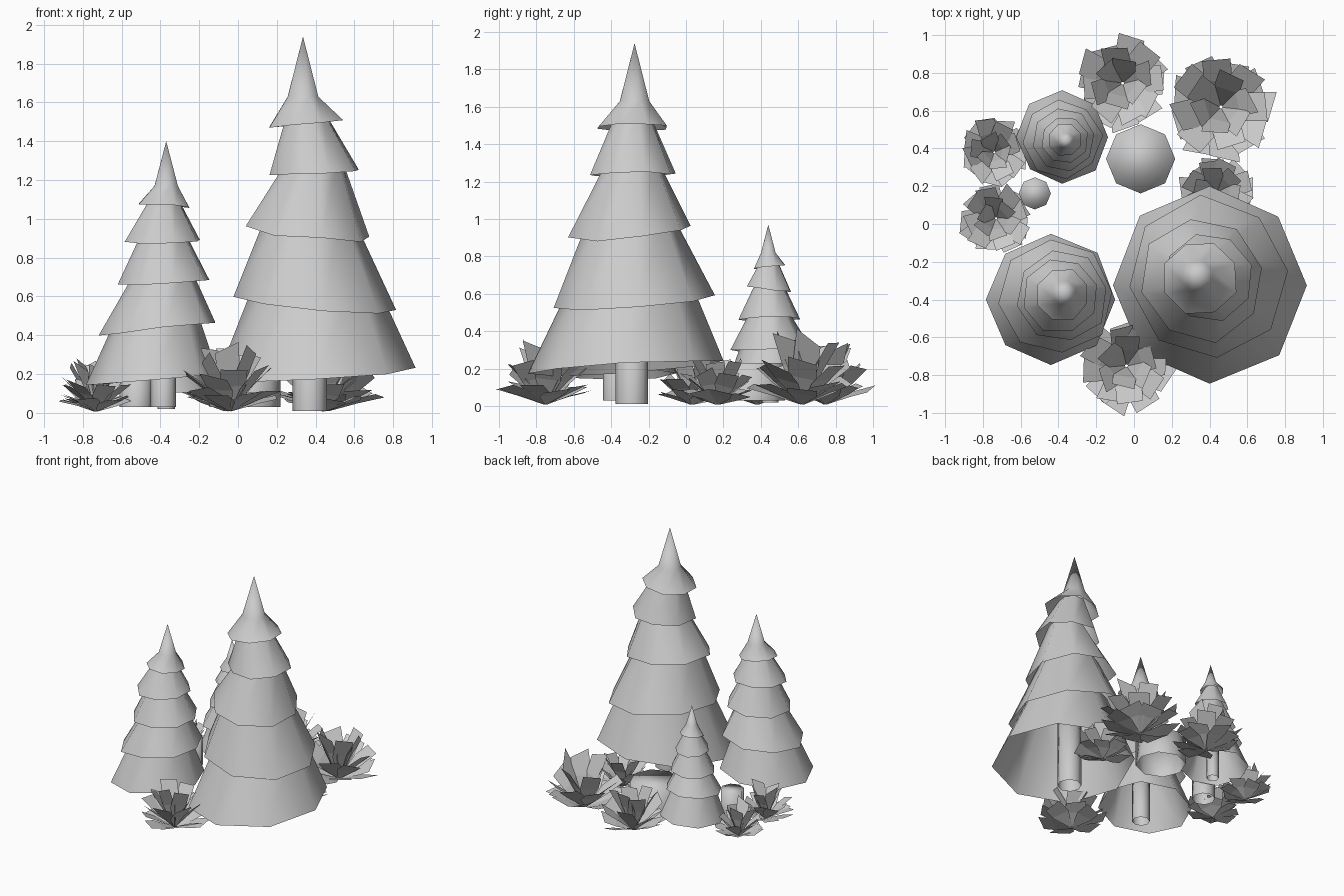
import bpy, bmesh, random
from math import sin, cos, pi, radians
from mathutils import Vector

if "Cube" in bpy.data.objects:
    bpy.data.objects.remove(bpy.data.objects["Cube"])

random.seed(11)
SIDES = 8


def finish(name, bm, angle=50, fix=True):
    if fix:
        bmesh.ops.recalc_face_normals(bm, faces=bm.faces)
    me = bpy.data.meshes.new(name)
    bm.to_mesh(me)
    bm.free()
    ob = bpy.data.objects.new(name, me)
    bpy.context.collection.objects.link(ob)
    if angle:
        bpy.ops.object.select_all(action='DESELECT')
        ob.select_set(True)
        bpy.context.view_layer.objects.active = ob
        bpy.ops.object.shade_smooth_by_angle(angle=radians(angle))
    return ob


def ring(bm, cx, cy, r, z, tx=0, ty=0, jitter=0, phase=0):
    """Eight-sided ring, tilted by tx and ty at its edge."""
    out = []
    for i in range(SIDES):
        a = 2 * pi * i / SIDES + phase
        k = r * (1 + random.uniform(-jitter, jitter))
        dz = random.uniform(-jitter, jitter) * r * 0.8
        out.append(bm.verts.new((cx + k * cos(a), cy + k * sin(a),
                                 z + tx * cos(a) + ty * sin(a) + dz)))
    return out


def bridge(bm, a, b):
    for i in range(SIDES):
        j = (i + 1) % SIDES
        bm.faces.new((a[i], a[j], b[j], b[i]))


def post(name, x, y, r, z0, z1):
    """Eight-sided post, open at the bottom."""
    bm = bmesh.new()
    a, b = ring(bm, x, y, r, z0), ring(bm, x, y, r, z1)
    bridge(bm, a, b)
    bm.faces.new(b)
    finish(name, bm, angle=120)


def tree(name, trunk, tiers, necks, tip, apex):
    """tiers: flared skirt rims (x, y, r, z, tilt x, tilt y); necks: radius at the next rim."""
    post(name + "_trunk", *trunk)
    bm = bmesh.new()
    # hollow skirts, each rising into the one above
    for i, t in enumerate(tiers):
        rim = ring(bm, *t, jitter=0.045 if i else 0.02, phase=0.1 * i)
        if i < len(necks):
            n = tiers[i + 1]
            slope = (t[2] - necks[i]) / (n[3] - t[3])
            up = 0.35 * n[2]
            last = ring(bm, n[0], n[1], necks[i] - slope * up, n[3] + up, phase=0.1 * i)
            bridge(bm, rim, last)
    # concave pointed top
    mid = ring(bm, apex[0], apex[1], tip[0], tip[1], phase=0.1 * len(necks))
    bridge(bm, rim, mid)
    top = bm.verts.new(apex)
    for i in range(SIDES):
        bm.faces.new((mid[i], mid[(i + 1) % SIDES], top))
    finish(name + "_foliage", bm)


def bush(name, x, y, R):
    bm = bmesh.new()
    # leaf whorls: count, elevation, length, width
    for n, elev, length, width in ((9, 21, 1.04, 0.64), (8, 43, 1.22, 0.62), (6, 66, 1.45, 0.56)):
        start = random.uniform(0, 2 * pi)
        for i in range(n):
            a = start + 2 * pi * i / n + random.uniform(-0.15, 0.15)
            e = radians(elev + random.uniform(-6, 6))
            low, high = (Vector((cos(a) * cos(k), sin(a) * cos(k), sin(k)))
                         for k in (e + 0.06, e - 0.06))
            side = Vector((-sin(a), cos(a), random.uniform(-0.3, 0.3))).normalized()
            base = Vector((x + 0.03 * R * cos(a), y + 0.03 * R * sin(a), 0.005 + 0.02 * R))
            L = length * R * random.uniform(0.88, 1.04)
            w = width * R / 2
            skew = random.uniform(-0.1, 0.1)
            v = []
            for u, s in ((0, -0.1), (0.55, -0.9), (0.96 + skew, -0.9),
                         (0.96 - skew, 0.9), (0.55, 0.9), (0, 0.1)):
                p = base + low * (L * min(u, 0.55)) + high * (L * max(u - 0.55, 0))
                v.append(bm.verts.new(p + side * (w * s)))
            # faces turned upward
            bm.faces.new((v[0], v[1], v[4], v[5]))
            bm.faces.new((v[1], v[2], v[3], v[4]))
    for f in bm.faces:
        f.normal_update()
        if f.normal.z < 0:
            f.normal_flip()
    finish(name, bm, angle=0, fix=False)


# three layered conifers
tree("large_tree", (0.37, -0.29, 0.088, 0.01, 0.6),
     [(0.40, -0.325, 0.515, 0.205, 0.025, 0.03), (0.397, -0.29, 0.435, 0.565, -0.03, 0.035),
      (0.365, -0.295, 0.33, 0.93, -0.03, 0.03), (0.40, -0.285, 0.24, 1.24, 0.01, 0),
      (0.35, -0.285, 0.2, 1.485, 0.02, 0)],
     [0.36, 0.265, 0.175, 0.13], (0.085, 1.63), (0.335, -0.275, 1.94))
tree("medium_tree", (-0.385, -0.38, 0.065, 0.03, 0.45),
     [(-0.44, -0.40, 0.345, 0.17, 0.025, 0), (-0.41, -0.39, 0.305, 0.44, 0.035, 0),
      (-0.38, -0.385, 0.24, 0.67, 0.012, 0.01), (-0.385, -0.38, 0.2, 0.885, 0, 0.01),
      (-0.38, -0.375, 0.14, 1.07, -0.01, 0)],
     [0.235, 0.18, 0.135, 0.095], (0.065, 1.17), (-0.37, -0.365, 1.40))
tree("small_tree", (-0.37, 0.45, 0.045, 0.02, 0.3),
     [(-0.38, 0.46, 0.245, 0.11, 0.01, 0.01), (-0.38, 0.45, 0.21, 0.31, 0, 0.015),
      (-0.37, 0.445, 0.165, 0.465, 0.01, 0), (-0.37, 0.445, 0.125, 0.625, 0, -0.015),
      (-0.365, 0.445, 0.09, 0.745, 0, 0.01)],
     [0.165, 0.125, 0.09, 0.063], (0.042, 0.82), (-0.36, 0.44, 0.97))

# two stumps
post("large_stump", 0.035, 0.345, 0.183, 0.03, 0.23)
post("small_stump", -0.525, 0.162, 0.085, 0.03, 0.24)

# leafy bushes around the trees
for i, b in enumerate(((0.46, 0.62, 0.28), (-0.06, 0.745, 0.25), (-0.04, -0.75, 0.25),
                       (-0.74, 0.38, 0.185), (-0.73, 0.03, 0.19), (0.44, 0.17, 0.2))):
    bush("bush_%d" % (i + 1), *b)
